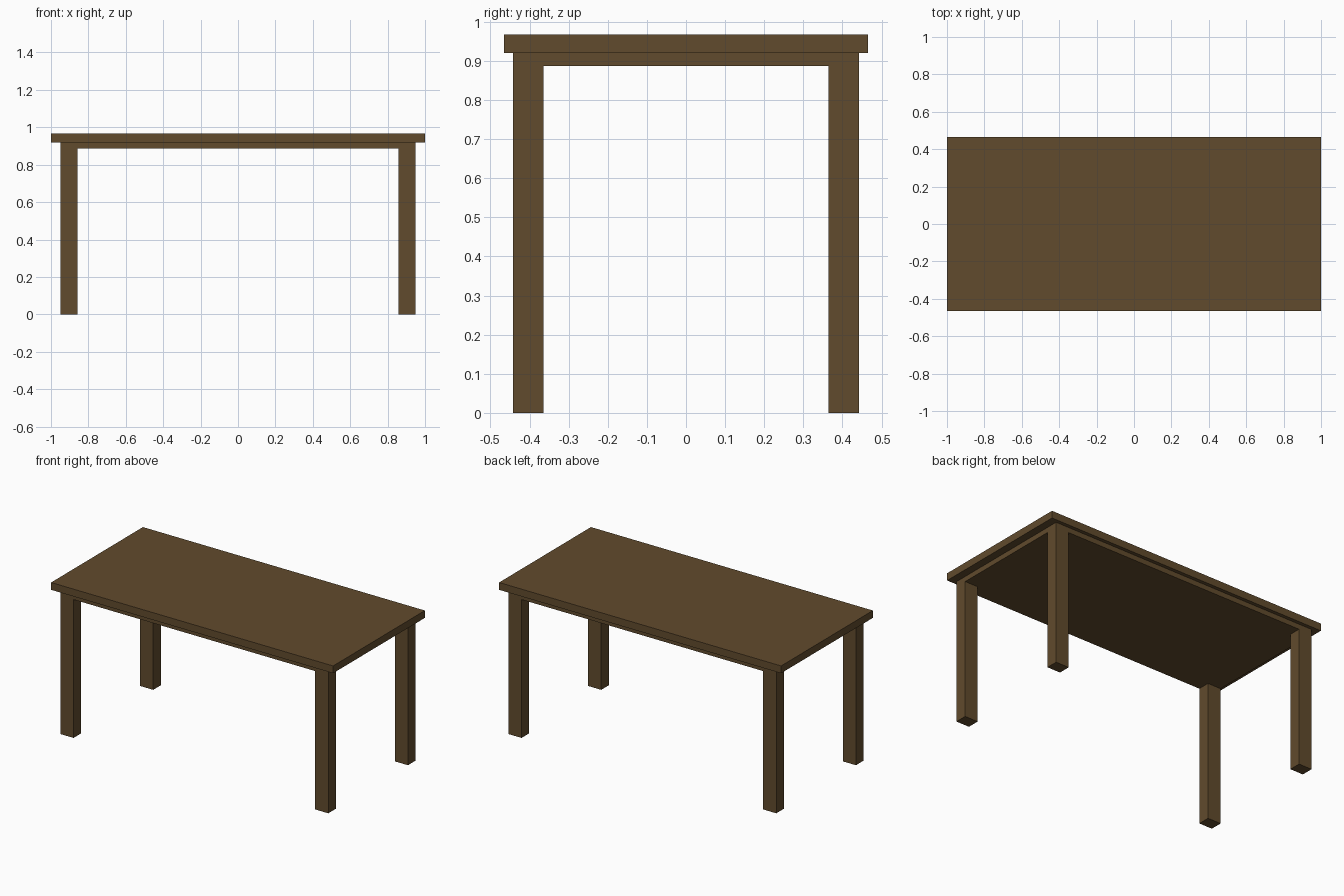
import bpy

if "Cube" in bpy.data.objects:
    bpy.data.objects.remove(bpy.data.objects["Cube"])

wood = bpy.data.materials.new("dark_wood")
wood.diffuse_color = (0.12, 0.07, 0.026, 1)
wood.use_nodes = True
wood.node_tree.nodes["Principled BSDF"].inputs["Base Color"].default_value = wood.diffuse_color


def box(name, x0, x1, y0, y1, z0, z1):
    """Axis-aligned box between the given limits."""
    bpy.ops.mesh.primitive_cube_add(
        size=1, location=((x0 + x1) / 2, (y0 + y1) / 2, (z0 + z1) / 2))
    ob = bpy.context.object
    ob.name = name
    ob.scale = (x1 - x0, y1 - y0, z1 - z0)
    bpy.ops.object.transform_apply(location=False, rotation=False, scale=True)
    ob.data.materials.append(wood)
    return ob


# Heights of the joints between parts
APRON_Z, TOP_Z, HEIGHT = 0.887, 0.92, 0.967

# Overhanging table top
box("table_top", -1, 1, -0.465, 0.465, TOP_Z, HEIGHT)

# Slimmer under-slab, flush with the outer faces of the legs
box("apron", -0.95, 0.95, -0.442, 0.442, APRON_Z, TOP_Z)

# Four square legs at the apron corners
for side, sx in (("left", -1), ("right", 1)):
    for end, sy in (("front", -1), ("back", 1)):
        xs = sorted((sx * 0.857, sx * 0.95))
        ys = sorted((sy * 0.365, sy * 0.442))
        box(f"{end}_{side}_leg", *xs, *ys, 0, APRON_Z)
